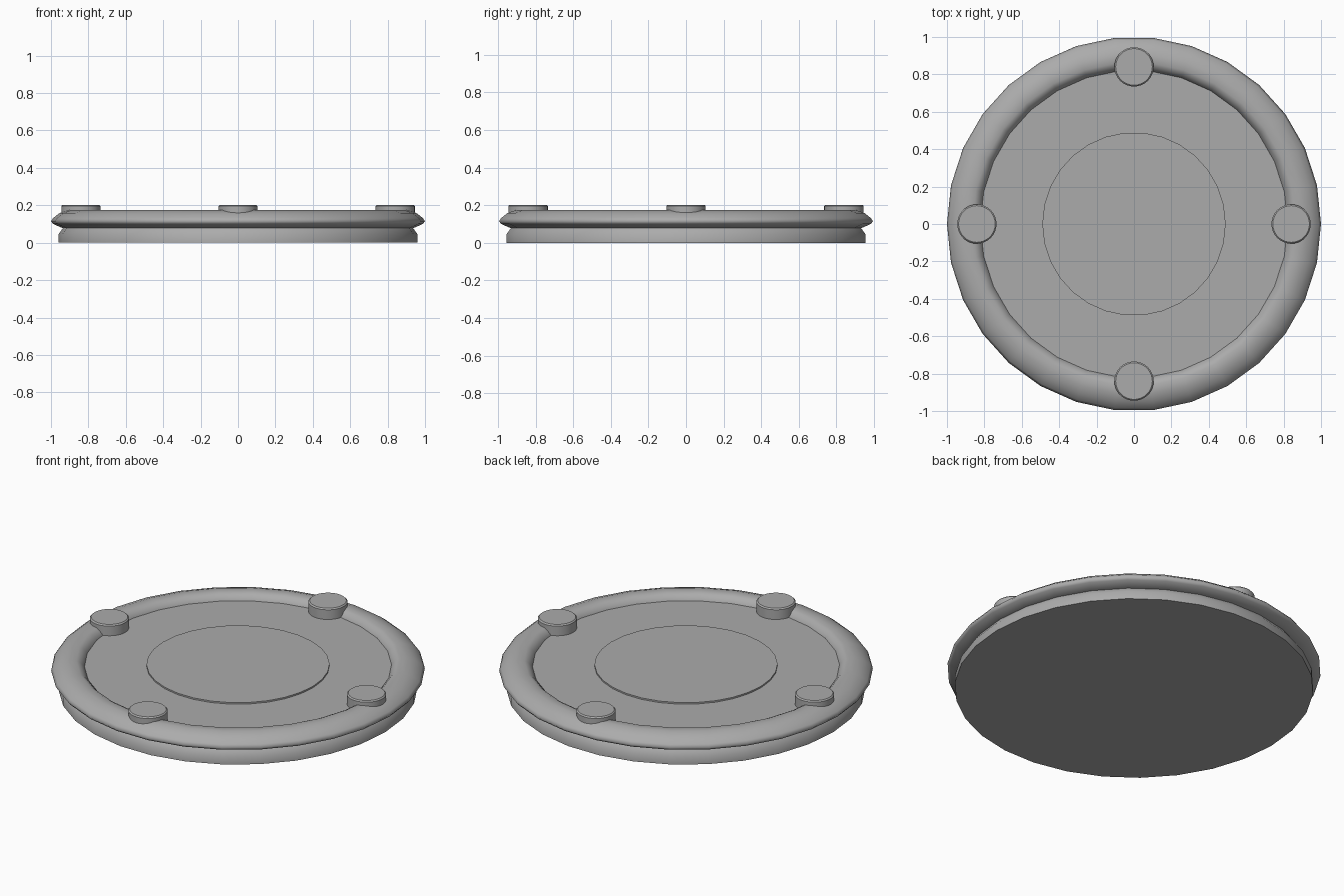
import bpy
import bmesh
import math
from mathutils import Matrix, Vector

cube = bpy.data.objects.get("Cube")
if cube:
    bpy.data.objects.remove(cube, do_unlink=True)

SEGMENTS = 30


def make_material(name, colour):
    mat = bpy.data.materials.new(name)
    mat.use_nodes = True
    mat.diffuse_color = colour
    mat.node_tree.nodes["Principled BSDF"].inputs["Base Color"].default_value = colour
    return mat


grey = make_material("mid_grey", (0.41, 0.41, 0.41, 1))


def lathe(name, profile, location=(0, 0, 0), segments=SEGMENTS, closed=False, angle=40):
    """Turn a profile of (radius, height) points around the z axis."""
    bm = bmesh.new()
    verts = [bm.verts.new((r, 0, z)) for r, z in profile]
    edges = [bm.edges.new(pair) for pair in zip(verts, verts[1:])]
    if closed:
        edges.append(bm.edges.new((verts[-1], verts[0])))
    bmesh.ops.spin(bm, geom=verts + edges, cent=(0, 0, 0), axis=(0, 0, 1),
                   angle=math.tau, steps=segments, use_duplicate=False)
    bmesh.ops.remove_doubles(bm, verts=bm.verts, dist=0.0005)
    bmesh.ops.recalc_face_normals(bm, faces=bm.faces)
    mesh = bpy.data.meshes.new(name)
    bm.to_mesh(mesh)
    bm.free()
    mesh.materials.append(grey)
    obj = bpy.data.objects.new(name, mesh)
    obj.location = location
    bpy.context.collection.objects.link(obj)
    bpy.ops.object.select_all(action="DESELECT")
    obj.select_set(True)
    bpy.context.view_layer.objects.active = obj
    bpy.ops.object.shade_smooth_by_angle(angle=math.radians(angle))
    return obj


# Base plate with a chamfered shoulder
lathe("base", [(0, 0), (0.96, 0), (0.96, 0.045), (0.935, 0.08),
               (0.88, 0.138), (0, 0.138)])

# Rounded rim around the plate, with a steep inner wall
lathe("rim", [(1, 0.115), (0.988, 0.132), (0.955, 0.158), (0.91, 0.174),
              (0.865, 0.174), (0.845, 0.164), (0.82, 0.136), (0.82, 0.1),
              (0.935, 0.077), (0.988, 0.1)], closed=True, angle=75)

# Slightly raised disc in the middle
lathe("centre_disc", [(0, 0.13), (0.49, 0.13), (0.49, 0.147), (0, 0.147)])

# Four round studs on the rim
for i, side in enumerate(("left", "back", "right", "front")):
    spot = Matrix.Rotation(i * math.pi / 2, 3, "Z") @ Vector((0.84, 0, 0))
    lathe(side + "_stud", [(0, 0.12), (0.105, 0.12), (0.105, 0.195),
                           (0.098, 0.202), (0, 0.202)], spot, 32, angle=35)
